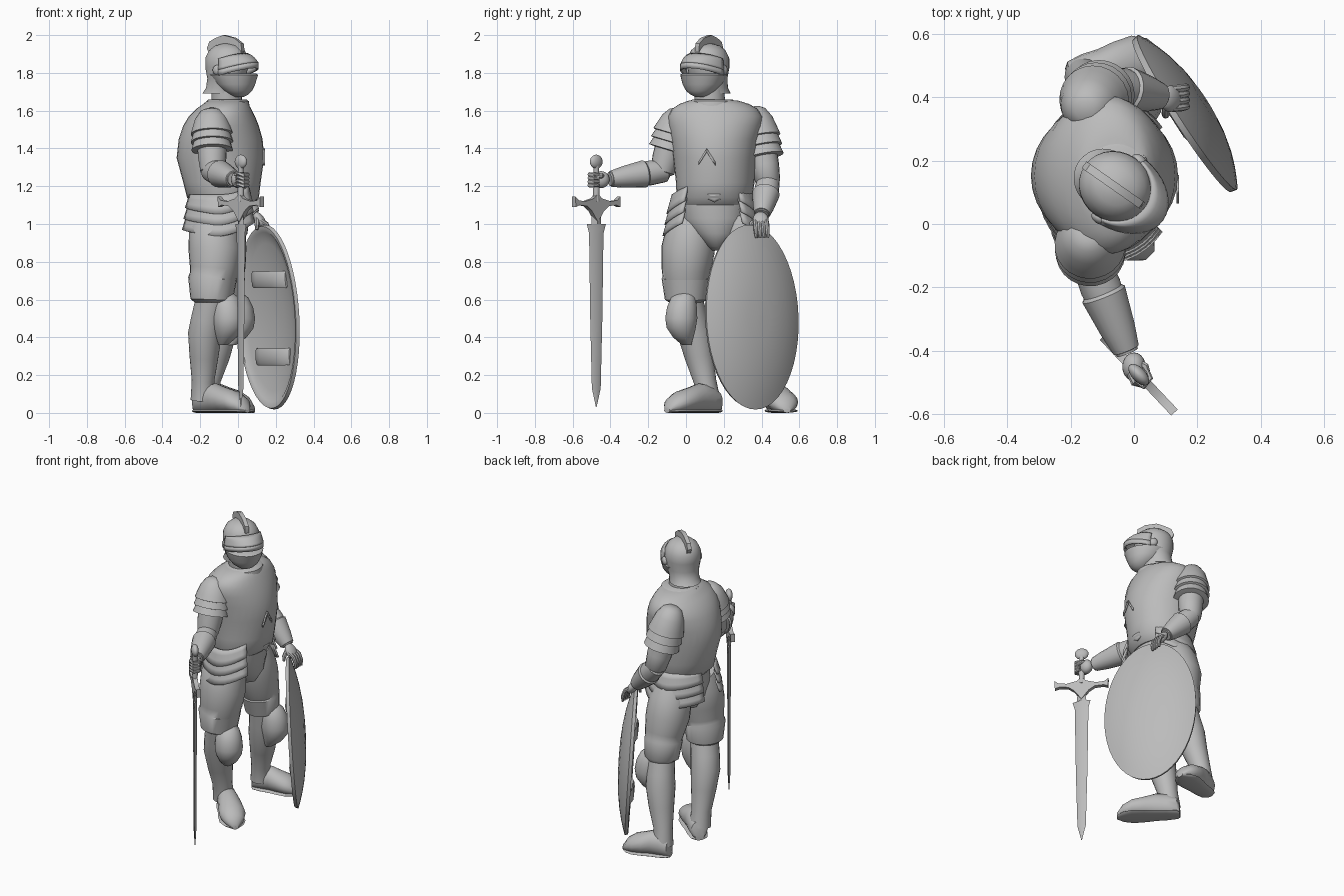
import bpy, bmesh, math
from mathutils import Vector as V

if "Cube" in bpy.data.objects:
    bpy.data.objects.remove(bpy.data.objects["Cube"], do_unlink=True)

steel = bpy.data.materials.new("steel_grey")
steel.use_nodes = True
GREY = (0.5, 0.5, 0.5, 1)
steel.diffuse_color = GREY
steel.node_tree.nodes["Principled BSDF"].inputs["Base Color"].default_value = GREY
parts = []
Z = V((0, 0, 1))


def finish(name, bm):
    bmesh.ops.recalc_face_normals(bm, faces=bm.faces)
    me = bpy.data.meshes.new(name)
    bm.to_mesh(me)
    bm.free()
    ob = bpy.data.objects.new(name, me)
    bpy.context.collection.objects.link(ob)
    me.materials.append(steel)
    parts.append(ob)
    return ob


def loft(name, sections, sides=24):
    """Skin elliptical sections given as (centre, half axis, half axis)."""
    bm = bmesh.new()
    rings = []
    for c, u, v in sections:
        angles = [math.tau * i / sides for i in range(sides)]
        rings.append([bm.verts.new(c + u * math.cos(a) + v * math.sin(a)) for a in angles])
    for a, b in zip(rings, rings[1:]):
        for i in range(sides):
            j = (i + 1) % sides
            bm.faces.new((a[i], a[j], b[j], b[i]))
    bm.faces.new(rings[0])
    bm.faces.new(rings[-1])
    return finish(name, bm)


def tube(name, pts, sides=18):
    """Round limb through (x, y, z, radius) points."""
    out = []
    for i, p in enumerate(pts):
        d = V(pts[min(i + 1, len(pts) - 1)][:3]) - V(pts[max(i - 1, 0)][:3])
        u = d.cross(V((1, 0, 0.3))).normalized()
        out.append((V(p[:3]), u * p[3], d.cross(u).normalized() * p[3]))
    return loft(name, out, sides)


def stack(name, rows, sides=32):
    """Upright body from (z, cx, cy, rx, ry) rows."""
    return loft(name, [(V((cx, cy, z)), V((rx, 0, 0)), V((0, ry, 0))) for z, cx, cy, rx, ry in rows], sides)


def ball(name, c, u, v, w, n=12):
    """Ellipsoid with three half axes."""
    c, u, v, w = V(c), V(u), V(v), V(w)
    rows = [math.pi * (i + 0.15) / (n + 0.3) for i in range(n + 1)]
    return loft(name, [(c - w * math.cos(a), u * math.sin(a), v * math.sin(a)) for a in rows], 20)


def slab(name, profile, origin, along, thick):
    """Profile of (along, z) points given an even thickness."""
    bm = bmesh.new()
    side = along.cross(Z) * thick / 2
    a, b = [[bm.verts.new(V(origin) + along * x + Z * z + side * s) for x, z in profile] for s in (-1, 1)]
    bm.faces.new(a)
    bm.faces.new(b)
    for i in range(len(a)):
        j = (i + 1) % len(a)
        bm.faces.new((a[i], a[j], b[j], b[i]))
    return finish(name, bm)


def sheet(name, fn, nu, nv, thick):
    """Thin plate from fn(u, v) with u and v in 0..1."""
    bm = bmesh.new()
    g = [[bm.verts.new(fn(i / nu, j / nv)) for j in range(nv + 1)] for i in range(nu + 1)]
    for i in range(nu):
        for j in range(nv):
            bm.faces.new((g[i][j], g[i + 1][j], g[i + 1][j + 1], g[i][j + 1]))
    ob = finish(name, bm)
    m = ob.modifiers.new("thickness", "SOLIDIFY")
    m.thickness, m.offset = thick, 0
    return ob


# Torso armour, collar and hips
stack("cuirass", [(1.1, -.08, .15, .15, .18), (1.14, -.08, .15, .19, .2), (1.22, -.085, .155, .205, .208),
                  (1.35, -.093, .152, .232, .22), (1.45, -.092, .152, .222, .235), (1.52, -.09, .155, .2, .25),
                  (1.57, -.085, .155, .175, .25), (1.61, -.075, .152, .145, .225), (1.635, -.065, .15, .12, .185),
                  (1.655, -.06, .145, .1, .125)])
stack("collar", [(1.6, -.055, .14, .12, .13), (1.65, -.055, .14, .112, .12), (1.66, -.055, .14, .1, .105)])
stack("neck", [(1.6, -.06, .13, .08, .08), (1.75, -.06, .12, .08, .08)])
stack("pelvis", [(1.14, -.085, .15, .15, .18), (1.03, -.09, .15, .15, .18), (.95, -.09, .16, .14, .13),
                 (.88, -.09, .165, .1, .06), (.86, -.09, .165, .05, .03)])
sheet("cuirass_point", lambda u, v: V((.109 - .02 * (2 * u - 1) ** 2 - .01 * v, .07 + .16 * u,
      1.16 - .045 * v * (1 - abs(2 * u - 1)))), 8, 3, .009)
for s in (-1, 1):
    sheet("chest_chevron", lambda u, v: V((.138, .11 + s * .045 * u, 1.4 - .07 * u - .02 * v)), 3, 1, .009)

# Overlapping pointed hip plates on both sides, open at the front and back
for s in (-1, 1):
    for k in range(3):
        def plate(u, v, s=s, k=k):
            a = u * 2.15 - 1.25
            r = .93 + .13 * v + .045 * k
            front = max(0, math.sin(a)) ** 2
            point = .035 * (1 - abs(a + .1) / 1.2) * v
            return V((-.085 + .19 * r * math.sin(a), .14 + s * .225 * r * math.cos(a),
                      1.155 - .058 * k - .07 * v + .07 * front - point))
        sheet("hip_plate", plate, 14, 3, .012)

# Legs: armoured thigh, shin, knee cap, shoe
LEGS = {
    "right": ([(-.115, .05, 1.04, .11), (-.125, .03, .97, .135), (-.12, .01, .86, .142), (-.125, 0, .76, .13),
               (-.133, 0, .72, .124), (-.135, 0, .71, .129), (-.14, 0, .6, .112), (-.14, 0, .585, .09)],
              [(-.135, 0, .62, .085), (-.16, .025, .5, .088), (-.175, .045, .42, .09), (-.18, .07, .3, .077),
               (-.185, .1, .17, .06), (-.185, .115, .07, .066)],
              (-.05, -.025, .5), (-.22, .17), (.05, -.1)),
    "left": ([(-.09, .27, 1.04, .11), (-.09, .29, .97, .13), (-.09, .32, .86, .135), (-.08, .34, .76, .12),
              (-.08, .35, .72, .112), (-.08, .35, .71, .117), (-.08, .37, .6, .105), (-.08, .37, .585, .085)],
             [(-.08, .37, .62, .08), (-.09, .395, .5, .086), (-.1, .41, .42, .09), (-.12, .43, .3, .077),
              (-.15, .455, .17, .058), (-.155, .465, .07, .064)],
             (.005, .385, .5), (-.21, .46), (.085, .535)),
}
for side, (thigh, shin, knee, heel, toe) in LEGS.items():
    tube(side + "_thigh", thigh, 24)
    tube(side + "_shin", shin, 24)
    f = V((toe[0] - heel[0], toe[1] - heel[1], 0))
    w = f.cross(Z).normalized()
    n = f.normalized()
    k = V(knee)
    loft(side + "_knee_cap", [(k + n * o + Z * z, n * r, w * r) for z, o, r in
         [(.14, -.03, .04), (.11, -.015, .065), (.06, -.005, .08), (0, 0, .086), (-.05, 0, .078),
          (-.1, -.015, .055), (-.14, -.04, .025)]], 20)
    shoe = [(0, .03, .035), (.04, .05, .06), (.2, .062, .075), (.38, .065, .078), (.55, .075, .068),
            (.75, .08, .058), (.9, .06, .042), (1, .02, .018)]
    loft(side + "_shoe", [(V((*heel, h)) + f * t, w * r, Z * h) for t, r, h in shoe], 16)
    loft(side + "_sole", [(V((*heel, .011)) + f * t, w * r, Z * .011) for t, r, h in shoe], 12)

# Arms: stepped shoulder plates, upper arm, forearm, cuff, hand
ARMS = {
    "right": ((-.14, -.04, 1.56), (-.135, -.125, 1.28), (-.015, -.42, 1.235)),
    "left": ((-.145, .37, 1.56), (-.08, .435, 1.22), (.095, .4, 1.04)),
}
for side, (sh, el, ha) in ARMS.items():
    sh, el, ha = V(sh), V(el), V(ha)

    def along(a, b, rows):
        return [(*a.lerp(b, t), r) for t, r in rows]
    tube(side + "_shoulder_plates", along(sh, el, [(-.17, .03), (-.12, .06), (.02, .088), (.2, .104), (.3, .112),
         (.31, .1), (.45, .112), (.46, .098), (.6, .11), (.61, .08)]), 24)
    tube(side + "_upper_arm", along(sh, el, [(.4, .08), (.75, .075), (1, .065), (1.08, .035)]))
    tube(side + "_forearm", along(el, ha, [(-.12, .03), (-.04, .06), (.25, .066), (.6, .052), (.95, .036)]))
    tube(side + "_cuff", along(el, ha, [(.3, .064), (.33, .073), (.7, .057), (.92, .043), (.93, .03)]))

ball("right_hand", (0, -.45, 1.235), (.037, 0, 0), (0, .045, 0), (0, 0, .045))
ball("left_hand", (.115, .395, 1.02), (.03, 0, 0), (0, .042, 0), (.02, 0, -.045))
for k in range(4):
    z = 1.205 + .019 * k
    tube("right_finger", [(-.015, -.47, z, .01), (0, -.5, z, .012), (.03, -.51, z, .012),
                          (.05, -.485, z, .011), (.04, -.46, z, .008)], 8)
    y = .365 + .02 * k
    tube("left_finger", [(.12, y, 1.02, .012), (.15, y + .003, 1.0, .013), (.165, y + .006, .96, .012),
                         (.165, y + .008, .925, .007)], 8)
tube("right_thumb", [(0, -.43, 1.25, .012), (.035, -.45, 1.255, .014), (.045, -.48, 1.25, .01)], 8)
tube("left_thumb", [(.1, .37, 1.03, .012), (.1, .345, 1.0, .013), (.1, .34, .97, .008)], 8)

# Helmet, turned toward the sword side
turn = math.radians(-35)
F = V((math.cos(turn), math.sin(turn), 0))
S = Z.cross(F)
HEAD = V((-.055, .115, 0))
loft("helmet", [(HEAD + F * o + Z * z, F * a, S * b) for z, o, a, b in
     [(1.69, -.045, .1, .095), (1.72, -.03, .09, .09), (1.77, -.01, .1, .098), (1.83, -.005, .117, .11),
      (1.88, -.005, .117, .108), (1.92, -.005, .097, .088), (1.945, -.005, .064, .057), (1.957, -.005, .01, .01)]], 28)
loft("jaw_guard", [(HEAD + F * o + Z * z, F * a, S * b) for z, o, a, b in
     [(1.672, .075, .02, .022), (1.685, .072, .05, .05), (1.705, .066, .075, .078), (1.74, .05, .107, .103),
      (1.79, .035, .14, .118), (1.796, .035, .13, .108)]], 28)


def brim(u, v):
    a = (u - .5) * 2.9
    c = math.cos(a)
    return (HEAD + F * ((.105 + .065 * v ** .6) * c + .005) + S * (.108 + .012 * v) * math.sin(a)
            + Z * (1.9 - .03 * (1 - c) - .045 * v - .015 * v * (1 - c)))


sheet("visor_brim", brim, 18, 5, .012)
sheet("visor_lip", lambda u, v: brim(u, 1) - Z * .03 * v, 18, 1, .01)
for s in (-1, 1):
    ball("visor_pivot", HEAD + S * s * .11 + F * .01 + Z * 1.815, F * .027, Z * .027, S * .018)
slab("crest", [(-.11, 1.9), (-.125, 1.93), (-.11, 1.965), (-.07, 1.985), (-.02, 2), (.05, 1.985), (.095, 1.955),
               (.1, 1.92), (.09, 1.89)], HEAD, F, .026)

# Sword
C = (.015, -.475, 0)
G = V((.69, -.73, 0)).normalized()
half = [(0, 1.16), (.03, 1.135), (.09, 1.12), (.14, 1.125), (.164, 1.145), (.162, 1.09), (.135, 1.1),
        (.08, 1.095), (.045, 1.07), (0, 1.01)]
slab("cross_guard", half + [(-x, z) for x, z in half[-2:0:-1]], C, G, .028)
B = V((.5, -.866, 0))
loft("blade", [(V(C) + Z * z, B * w, B.cross(Z) * t) for z, w, t in
     [(1.1, .025, .012), (1.0, .03, .012), (.999, .058, .012), (.95, .044, .012), (.5, .037, .01),
      (.13, .027, .008), (.03, .002, .002)]], 4)
tube("grip", [(*C[:2], 1.12, .018), (*C[:2], 1.15, .016), (*C[:2], 1.23, .02), (*C[:2], 1.29, .014), (*C[:2], 1.31, .02)], 12)
ball("pommel", V(C) + Z * 1.33, G * .042, G.cross(Z) * .022, Z * .037)

# Shield: domed oval with raised rim and two inner straps
N = V((.84, .54, .06)).normalized()
T = V((.54, -.84, 0)).normalized()
U = T.cross(N).normalized()
M = V((.168, .352, .507))
outer = [(r, .068 * (1 - r ** 2.4)) for r in (.03, .25, .45, .65, .8, .92, 1)]
inner = [(.985, -.02), (.94, -.018)] + [(r, .063 * (1 - r ** 2.4) - .022) for r in (.92, .8, .6, .3, .03)]
loft("shield", [(M + N * b, T * .29 * r, U * .49 * r) for r, b in outer + inner], 48)
for h in (.2, -.21):
    loft("shield_strap", [(M + T * t + U * h + N * b, U * .045, N * .01) for t, b in
         [(-.16, .015), (-.13, -.01), (-.06, -.03), (.06, -.03), (.13, -.01), (.16, .015)]], 8)

# Smooth shading with crisp plate edges
for o in bpy.context.selected_objects:
    o.select_set(False)
for o in parts:
    o.select_set(True)
bpy.context.view_layer.objects.active = parts[0]
bpy.ops.object.shade_smooth_by_angle(angle=math.radians(40))
